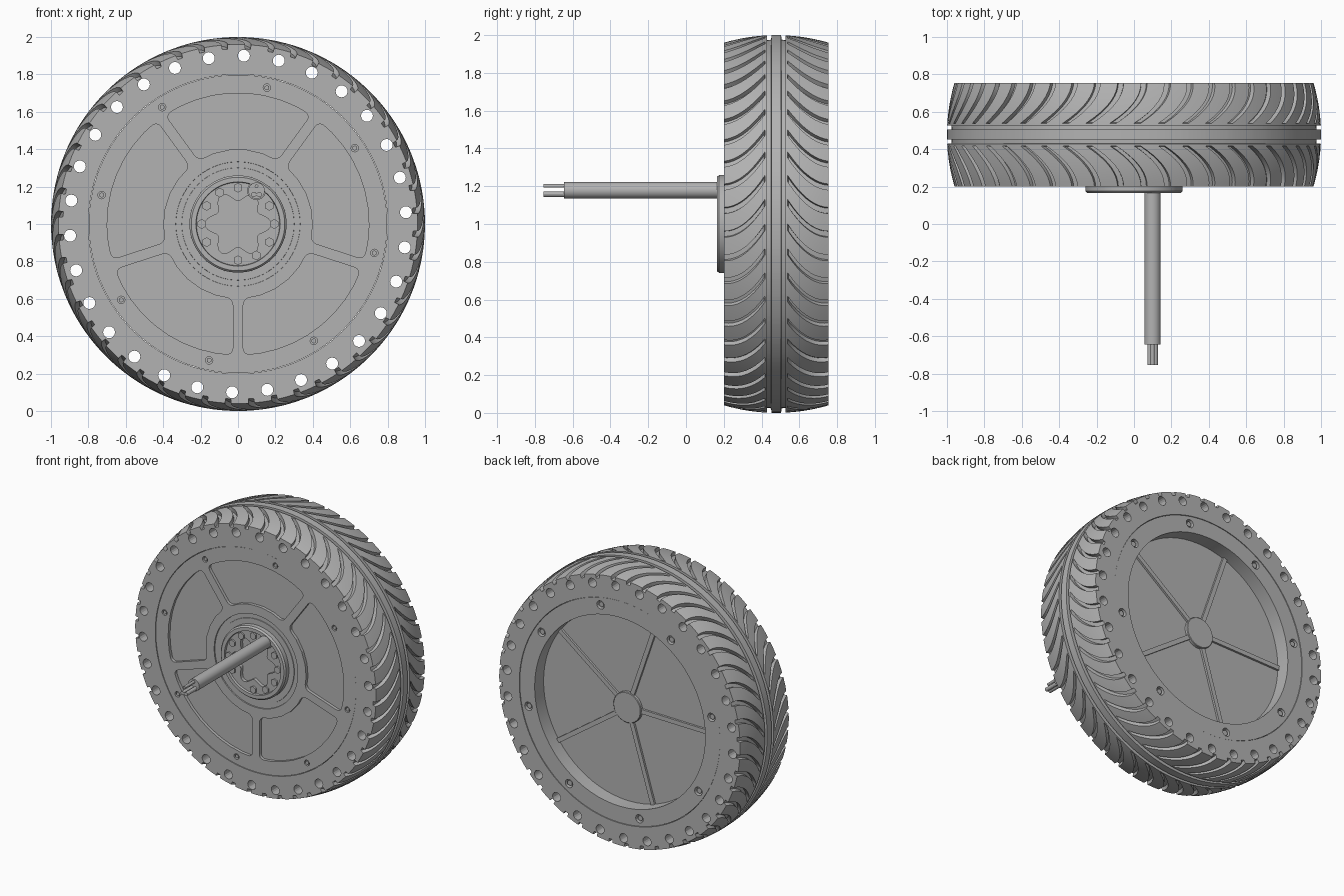
import bpy, bmesh
from math import sin, cos, pi, radians, asin
from mathutils import Matrix, Vector

cube = bpy.data.objects.get("Cube")
if cube:
    bpy.data.objects.remove(cube, do_unlink=True)

grey = bpy.data.materials.new("plain grey")
grey.use_nodes = True
GREY = (0.45, 0.45, 0.45, 1)
grey.diffuse_color = GREY
grey.node_tree.nodes["Principled BSDF"].inputs["Base Color"].default_value = GREY

TAU = 2 * pi
MID, HALF = 0.478, 0.277      # tyre centre and half width along the axle


def polar(r, a, y):
    """Point on the wheel, angle counted clockwise from the top."""
    return Vector((r * sin(a), y, 1 + r * cos(a)))


def finish(name, bm, smooth=True):
    bmesh.ops.recalc_face_normals(bm, faces=bm.faces)
    mesh = bpy.data.meshes.new(name)
    bm.to_mesh(mesh)
    bm.free()
    mesh.materials.append(grey)
    obj = bpy.data.objects.new(name, mesh)
    bpy.context.collection.objects.link(obj)
    if smooth:
        shade(obj)
    return obj


def activate(obj):
    bpy.ops.object.select_all(action='DESELECT')
    obj.select_set(True)
    bpy.context.view_layer.objects.active = obj


def shade(obj):
    activate(obj)
    bpy.ops.object.shade_smooth_by_angle(angle=radians(25))


def rod(bm, centre, r, y0, y1, sides=16):
    """Cylinder along the axle direction."""
    x, z = centre
    m = Matrix.Translation((x, (y0 + y1) / 2, z)) @ Matrix.Rotation(pi / 2, 4, 'X')
    bmesh.ops.create_cone(bm, cap_ends=True, segments=sides, radius1=r,
                          radius2=r, depth=abs(y1 - y0), matrix=m)


def rod_ring(bm, count, radius, start, r, y0, y1, sides=16, skip=()):
    for i in range(count):
        if i not in skip:
            p = polar(radius, start + i * TAU / count, 0)
            rod(bm, (p.x, p.z), r, y0, y1, sides)


def slab(bm, outline, y0, y1):
    """Extrude an outline of points along the axle direction."""
    face = bm.faces.new([bm.verts.new((p.x, y0, p.z)) for p in outline])
    new = bmesh.ops.extrude_face_region(bm, geom=[face])["geom"]
    bmesh.ops.translate(bm, vec=(0, y1 - y0, 0),
                        verts=[v for v in new if isinstance(v, bmesh.types.BMVert)])


def lathe(bm, profile, sides=72):
    """Spin (radius, y) points around the axle, poles at radius 0."""
    rings = []
    for r, y in profile:
        if r == 0:
            rings.append([bm.verts.new((0, y, 1))] * sides)
        else:
            rings.append([bm.verts.new(polar(r, i * TAU / sides, y)) for i in range(sides)])
    for a, b in zip(rings, rings[1:]):
        for i in range(sides):
            j = (i + 1) % sides
            bm.faces.new(list(dict.fromkeys((a[i], a[j], b[j], b[i]))))


def carve(obj, cutter_bm):
    cutter = finish("cutter", cutter_bm, False)
    cutter.hide_render = True
    mod = obj.modifiers.new("carve", 'BOOLEAN')
    mod.operation, mod.solver, mod.object = 'DIFFERENCE', 'EXACT', cutter
    activate(obj)
    bpy.ops.object.modifier_apply(modifier=mod.name)
    bpy.data.objects.remove(cutter, do_unlink=True)
    shade(obj)


# Tyre: a closed grid whose columns follow the curved tread grooves
PITCHES = 48
pitch = TAU / PITCHES
# (position in pitch, groove weight) and (distance from middle, channel depth, groove weight)
columns = [(0, 0), (0.02, 1), (0.24, 1), (0.26, 0), (0.63, 0)]
half_rows = [(0.026, 0, 0), (0.027, 0.024, 0), (0.048, 0.024, 0), (0.049, 0, 0), (0.06, 0, 0)]
STEPS = 9
half_rows += [(0.064 + (HALF - 0.064) * i / STEPS, 0, 1) for i in range(STEPS + 1)]
rows = [(-d, c, g) for d, c, g in reversed(half_rows)] + half_rows

bm = bmesh.new()
rings = []
for d, channel, groove in rows:
    t = max(0, (abs(d) - 0.06) / (HALF - 0.06))
    skew = 0.17 * (1 - (1 - t) ** 2)
    crown = 1 - 0.04 * (abs(d) / HALF) ** 2 - channel
    cut = groove * (0.032 - 0.008 * t)
    rings.append([bm.verts.new(polar(crown - cut * w, (k + u) * pitch + skew, MID + d))
                  for k in range(PITCHES) for u, w in columns])
for y in (MID + HALF, MID - HALF):
    rings.append([bm.verts.new(polar(0.8, (k + u) * pitch + 0.17, y))
                  for k in range(PITCHES) for u, w in columns])
for a, b in zip(rings, rings[1:] + rings[:1]):
    for i in range(len(a)):
        j = (i + 1) % len(a)
        bm.faces.new((a[i], a[j], b[j], b[i]))
tyre = finish("tyre", bm)

# Ring of holes passing through the tyre
bm = bmesh.new()
rod_ring(bm, 30, 0.9, radians(2), 0.032, 0, 1)
carve(tyre, bm)

# Rim: front disc, hub collar and shallow dish at the back
bm = bmesh.new()
lathe(bm, [(0, 0.18), (0.222, 0.18), (0.225, 0.165), (0.25, 0.165), (0.26, 0.176),
           (0.26, 0.208), (0.3, 0.208), (0.301, 0.212), (0.332, 0.212), (0.333, 0.204),
           (0.798, 0.204), (0.798, 0.752), (0.68, 0.752), (0.68, 0.65), (0, 0.65)])
rim = finish("rim", bm)

# Rounded window recesses, lobed hub recess and bolt counterbores
bm = bmesh.new()


def sector(r, middle, steps):
    span = radians(36) - asin(0.028 / r)
    return [polar(r, middle + span * (2 * i / steps - 1), 0) for i in range(steps + 1)]


for k in range(5):
    outer, inner = sector(0.7, k * TAU / 5, 9), sector(0.4, k * TAU / 5, 5)
    corners = [outer[0], outer[-1], inner[0], inner[-1]]
    part = bmesh.new()
    slab(part, outer + inner[::-1], 0.15, 0.226)
    edges = [e for e in part.edges if abs(e.verts[0].co.y - e.verts[1].co.y) > 0.05
             and any((e.verts[0].co - c).xz.length < 0.001 for c in corners)]
    bmesh.ops.bevel(part, geom=edges, offset=0.035, segments=4, profile=0.5, affect='EDGES')
    temp = bpy.data.meshes.new("window")
    part.to_mesh(temp)
    part.free()
    bm.from_mesh(temp)
    bpy.data.meshes.remove(temp)
slab(bm, [polar(0.15 + 0.028 * cos(6 * a + pi), a, 0)
          for a in (i * TAU / 72 for i in range(72))], 0.15, 0.205)
BOLT_START = radians(12)
rod_ring(bm, 8, 0.745, BOLT_START, 0.02, 0.15, 0.225)
rod_ring(bm, 8, 0.745, BOLT_START, 0.03, 0.72, 0.8)
carve(rim, bm)

# Rim bolts seated in the counterbores
bm = bmesh.new()
rod_ring(bm, 8, 0.745, BOLT_START, 0.014, 0.208, 0.23, 6)
rod_ring(bm, 8, 0.745, BOLT_START, 0.02, 0.71, 0.742, 6)
finish("rim_bolts", bm)

# Thin ribs and centre boss in the back dish
bm = bmesh.new()
hub = Vector((0, 0, 1))
for k in range(5):
    a = radians(53) + k * TAU / 5
    out, side = polar(1, a, 0) - hub, polar(0.016, a + pi / 2, 0) - hub
    slab(bm, [hub + out * 0.09 - side, hub + out * 0.685 - side,
              hub + out * 0.685 + side, hub + out * 0.09 + side], 0.64, 0.665)
finish("back_ribs", bm)
bm = bmesh.new()
lathe(bm, [(0, 0.64), (0.11, 0.64), (0.11, 0.668), (0.106, 0.672), (0, 0.672)], 32)
finish("back_boss", bm)

# Ring of hexagonal bolts around the hub recess
bm = bmesh.new()
rod_ring(bm, 12, 0.194, 0, 0.026, 0.168, 0.21, 6, skip=(1, 7))
finish("hub_bolts", bm)

# Cable with a sleeve at the hub and bare wires at its end
CABLE = (0.099, 1.178)
bm = bmesh.new()
rod(bm, CABLE, 0.044, -0.645, 0.21, 24)
rod(bm, CABLE, 0.05, 0.17, 0.21, 24)
finish("cable", bm)
bm = bmesh.new()
for x, z, r in ((-0.014, -0.02, 0.014), (0.014, -0.02, 0.014), (0, 0.024, 0.01)):
    rod(bm, (CABLE[0] + x, CABLE[1] + z), r, -0.755, -0.63, 12)
finish("wires", bm)
